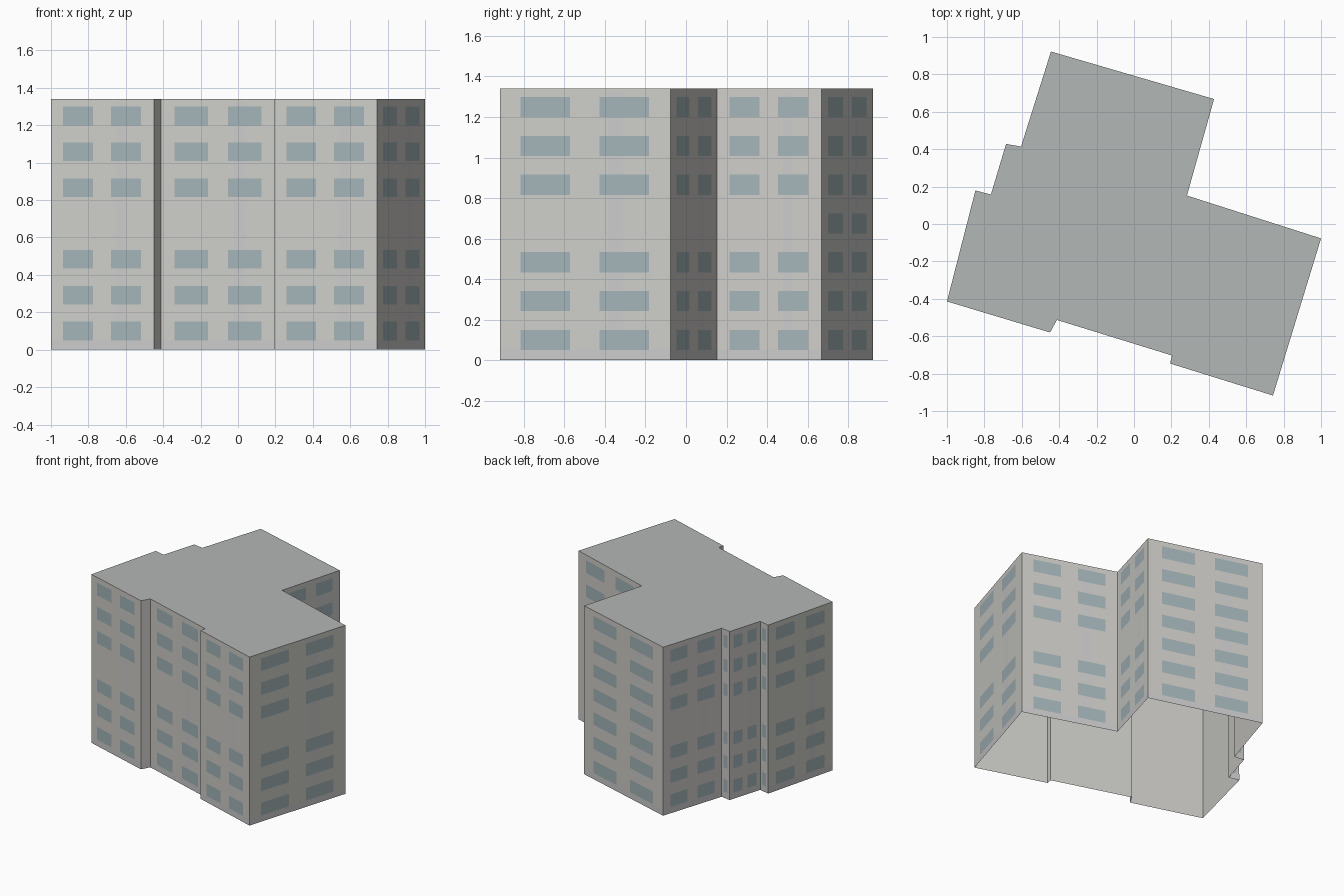
import bpy
from mathutils import Vector

if "Cube" in bpy.data.objects:
    bpy.data.objects.remove(bpy.data.objects["Cube"])

H = 1.34
# Footprint corners, counter-clockwise seen from above
PLAN = [(-1.0, -.414), (-.449, -.58), (-.412, -.513), (.203, -.703), (.193, -.746),
        (.743, -.917), (1.0, -.077), (.283, .152), (.428, .668), (-.444, .922),
        (-.604, .414), (-.684, .428), (-.765, .158), (-.848, .179)]
PLAN = [Vector((x, y, 0)) for x, y in PLAN]
FULL_WALL = 8            # the only wide wall with windows on every floor


def material(name, rgb):
    m = bpy.data.materials.new(name)
    m.diffuse_color = (*rgb, 1)
    m.use_nodes = True
    m.node_tree.nodes["Principled BSDF"].inputs["Base Color"].default_value = m.diffuse_color
    return m


def build(name, faces, mat):
    """Make one object from a list of polygons."""
    verts, polys = [], []
    for f in faces:
        polys.append(range(len(verts), len(verts) + len(f)))
        verts += f
    me = bpy.data.meshes.new(name)
    me.from_pydata(verts, [], [list(p) for p in polys])
    me.materials.append(mat)
    ob = bpy.data.objects.new(name, me)
    bpy.context.collection.objects.link(ob)
    return ob


def panel(i, u0, u1, z0, z1, lift=0.0):
    """Upright rectangle on wall i between fractions u0 and u1."""
    a, b = PLAN[i], PLAN[(i + 1) % len(PLAN)]
    d = b - a
    out = Vector((d.y, -d.x, 0)).normalized() * lift
    return [a + d * u + out + Vector((0, 0, z))
            for u, z in ((u0, z0), (u1, z0), (u1, z1), (u0, z1))]


walls, windows, stripes, plinth = [], [], [], []
for i, a in enumerate(PLAN):
    length = (PLAN[(i + 1) % len(PLAN)] - a).length
    walls.append(panel(i, 0, 1, 0, H))
    plinth.append(panel(i, 0, 1, 0, .052, .0008))
    if length < .08:
        continue                                   # blank return walls
    if length > .15:
        columns = [(.12, .41), (.585, .875)]
        stripes.append(panel(i, .635, .725, .052, 1.325, .0008))
    else:
        columns = [(.25, .75)]
    for floor in range(7):
        if floor == 3 and i != FULL_WALL:
            continue                               # blank middle floor
        z = .05 + .1915 * floor
        windows += [panel(i, u0, u1, z, z + .1, .0016) for u0, u1 in columns]

# Walls (open underneath), flat roof and facade details
build("walls", walls, material("wall_plaster", (.62, .615, .585)))
build("roof", [[p + Vector((0, 0, H)) for p in PLAN]], material("roof_grey", (.45, .475, .465)))
build("plinth", plinth, material("plinth_grey", (.53, .53, .52)))
build("downpipe_stripes", stripes, material("stripe_grey", (.55, .56, .56)))
build("windows", windows, material("window_glass", (.37, .46, .485)))
